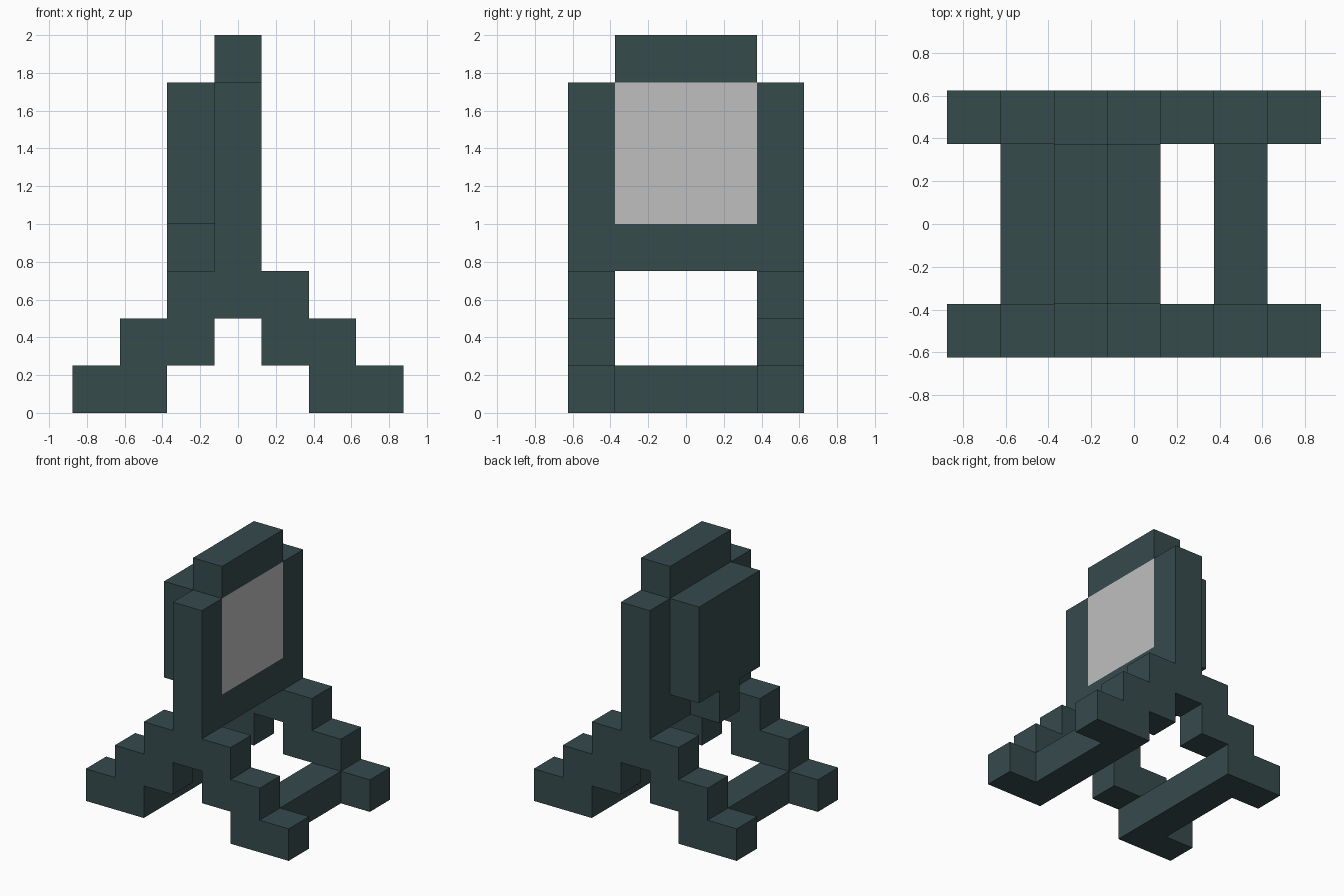
import bpy
import bmesh
from mathutils import Vector

default_cube = bpy.data.objects.get("Cube")
if default_cube:
    bpy.data.objects.remove(default_cube, do_unlink=True)

U = 0.25  # block size


def make_material(name, rgb):
    mat = bpy.data.materials.new(name)
    mat.use_nodes = True
    color = (*rgb, 1.0)
    mat.diffuse_color = color
    mat.node_tree.nodes["Principled BSDF"].inputs["Base Color"].default_value = color
    return mat


teal = make_material("dark_teal", (0.037, 0.07, 0.073))
grey = make_material("light_grey", (0.52, 0.52, 0.52))


def finish(name, bm, mats):
    bmesh.ops.recalc_face_normals(bm, faces=bm.faces[:])
    mesh = bpy.data.meshes.new(name)
    bm.to_mesh(mesh)
    bm.free()
    for mat in mats:
        mesh.materials.append(mat)
    obj = bpy.data.objects.new(name, mesh)
    bpy.context.collection.objects.link(obj)
    return obj


def box(name, xs, ys, zs, mats=(teal,)):
    """Box between low and high limits, measured in blocks."""
    bm = bmesh.new()
    bmesh.ops.create_cube(bm, size=1)
    for v in bm.verts:
        v.co = Vector([U * (r[0] if c < 0 else r[1])
                       for c, r in zip(v.co, (xs, ys, zs))])
    return finish(name, bm, mats)


def side_frame(name, y):
    """Stepped legs and upright post, extruded one block deep from y."""
    half = [(0.5, 7), (0.5, 3), (1.5, 3), (1.5, 2), (2.5, 2), (2.5, 1),
            (3.5, 1), (3.5, 0), (1.5, 0), (1.5, 1), (0.5, 1), (0.5, 2)]
    outline = half + [(-x, z) for x, z in reversed(half)]
    bm = bmesh.new()
    face = bm.faces.new([bm.verts.new((x * U, y * U, z * U)) for x, z in outline])
    out = bmesh.ops.extrude_face_region(bm, geom=[face])
    moved = [g for g in out["geom"] if isinstance(g, bmesh.types.BMVert)]
    bmesh.ops.translate(bm, verts=moved, vec=(0, U, 0))
    return finish(name, bm, (teal,))


# Front and back stepped frames
side_frame("front_frame", -2.5)
side_frame("back_frame", 1.5)

# Bars joining the feet
inner = (-1.5, 1.5)
box("left_foot_bar", (1.5, 2.5), inner, (0, 1))
box("right_foot_bar", (-2.5, -1.5), inner, (0, 1))

# Panel between the posts, with its pale face towards +x
core = (-0.5, 0.5)
box("lower_rail", core, inner, (3, 4))
box("top_rail", core, inner, (7, 8))
panel = box("display_panel", core, inner, (4, 7), (teal, grey))
for poly in panel.data.polygons:
    poly.material_index = int(poly.normal.x > 0.5)

# Housing on the reverse, with the small block below it
box("rear_housing", (-1.5, -0.5), inner, (4, 7))
box("rear_support", (-1.5, -0.5), core, (3, 4))
